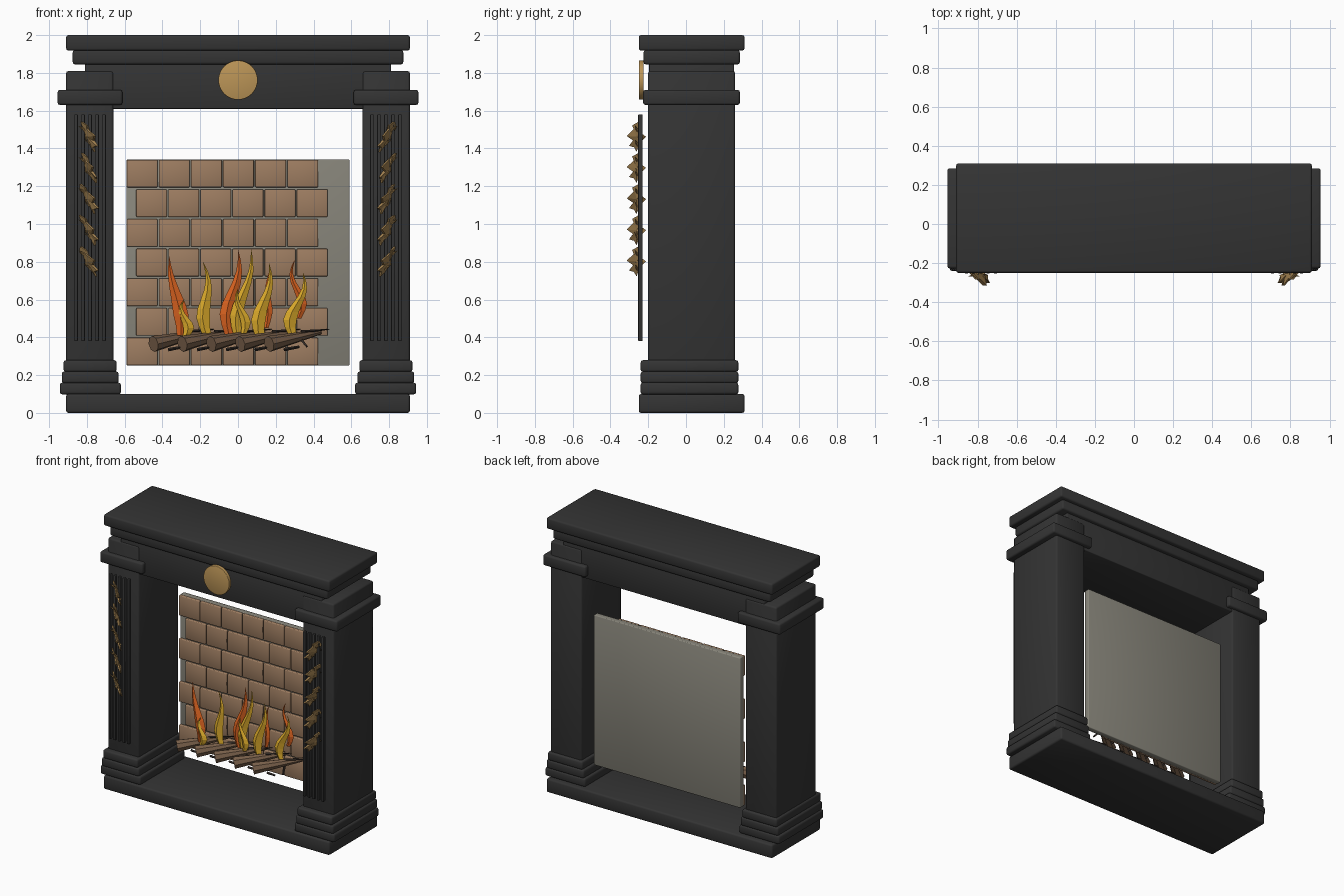
import bpy, bmesh, math, random
from mathutils import Vector

if "Cube" in bpy.data.objects:
    bpy.data.objects.remove(bpy.data.objects["Cube"])

random.seed(4)


def material(name, rgb):
    m = bpy.data.materials.new(name)
    m.diffuse_color = (*rgb, 1)
    m.use_nodes = True
    m.node_tree.nodes["Principled BSDF"].inputs["Base Color"].default_value = m.diffuse_color
    return m


BLACK = material("charcoal black", (0.034, 0.034, 0.034))
GOLD = material("old gold", (0.50, 0.30, 0.095))
BRONZE = material("bronze", (0.36, 0.22, 0.08))
BRICK = material("tan brick", (0.34, 0.205, 0.12))
PANEL = material("grey panel", (0.25, 0.24, 0.20))
RED = material("orange flame", (0.74, 0.13, 0.015))
YELLOW = material("yellow flame", (0.74, 0.42, 0.025))
LOG = material("log brown", (0.19, 0.115, 0.068))
TWIG = material("burnt twig", (0.03, 0.022, 0.018))


def finish(name, bm, mat, bevel=0, smooth=False):
    bmesh.ops.recalc_face_normals(bm, faces=bm.faces)
    for f in bm.faces:
        f.smooth = smooth
    me = bpy.data.meshes.new(name)
    bm.to_mesh(me)
    bm.free()
    me.materials.append(mat)
    ob = bpy.data.objects.new(name, me)
    bpy.context.collection.objects.link(ob)
    if bevel:
        mod = ob.modifiers.new("bevel", 'BEVEL')
        mod.width, mod.segments = bevel, 2
    return ob


def add_box(bm, x0, x1, y0, y1, z0, z1):
    vs = bmesh.ops.create_cube(bm, size=1)["verts"]
    for v in vs:
        v.co = ((x0 + x1) / 2 + v.co.x * (x1 - x0),
                (y0 + y1) / 2 + v.co.y * (y1 - y0),
                (z0 + z1) / 2 + v.co.z * (z1 - z0))


def box(name, mat, dims, bevel=0.012):
    bm = bmesh.new()
    add_box(bm, *dims)
    return finish(name, bm, mat, bevel, True)


def loft(bm, rings):
    """Skin a list of equal-length rings, closing both ends."""
    loops = [[bm.verts.new(p) for p in r] for r in rings]
    n = len(loops[0])
    for a, b in zip(loops, loops[1:]):
        for i in range(n):
            bm.faces.new((a[i], a[(i + 1) % n], b[(i + 1) % n], b[i]))
    bm.faces.new(loops[0])
    bm.faces.new(loops[-1])


def rod(bm, a, b, r0, r1, sides):
    a, b = Vector(a), Vector(b)
    q = (b - a).to_track_quat('Z', 'Y')
    ring = [Vector((math.cos(t), math.sin(t), 0))
            for t in (2 * math.pi * i / sides for i in range(sides))]
    loft(bm, [[a + q @ (p * r0) for p in ring], [b + q @ (p * r1) for p in ring]])


# Hearth slab, frieze and mantel shelves
box("hearth_slab", BLACK, (-0.91, 0.91, -0.25, 0.31, 0, 0.1))
box("frieze", BLACK, (-0.81, 0.81, -0.195, 0.255, 1.61, 1.86), 0.005)
box("lower_shelf", BLACK, (-0.875, 0.875, -0.225, 0.285, 1.845, 1.92))
box("mantel_top", BLACK, (-0.91, 0.91, -0.25, 0.31, 1.918, 2.0))

# Columns with stepped feet, capitals and reeds
for s, side in ((-1, "left"), (1, "right")):
    def mirrored(x0, x1):
        return (x0, x1) if s > 0 else (-x1, -x0)
    box(side + "_column", BLACK, (*mirrored(0.66, 0.91), -0.2, 0.26, 0.1, 1.81))
    box(side + "_capital", BLACK, (*mirrored(0.612, 0.955), -0.227, 0.285, 1.63, 1.71))
    for i, (x0, x1) in enumerate(((0.62, 0.943), (0.632, 0.933), (0.643, 0.923))):
        z0 = (0.098, 0.157, 0.217)[i]
        box(f"{side}_foot_{i + 1}", BLACK,
            (*mirrored(x0, x1), -0.24, 0.277, z0, z0 + 0.062))
    for i in range(5):
        x = 0.709 + i * 0.037
        box(f"{side}_reed_{i + 1}", BLACK,
            (*mirrored(x - 0.009, x + 0.009), -0.253, -0.23, 0.38, 1.58), 0.004)

    # Jagged leaf sprays, thin plates set nearly edge-on and leaning inwards
    outline = [(-1, -0.25), (-0.75, -0.285), (-0.55, -0.272), (-0.05, -0.314), (0.25, -0.28),
               (0.6, -0.302), (0.7, -0.275), (1, -0.262), (0.6, -0.25), (0.3, -0.235),
               (0.0, -0.212), (-0.25, -0.238), (-0.6, -0.232)]
    bm = bmesh.new()
    for k in range(5):
        zc = 1.462 - k * 0.165
        front, back = [], []
        for t, y in outline:
            x = s * (0.79 - t * 0.036 + (y + 0.262) * 0.55 + random.uniform(-0.008, 0.008))
            z = zc + t * -0.08
            front.append(bm.verts.new((x - 0.005, y, z)))
            back.append(bm.verts.new((x + 0.005, y, z)))
        n = len(outline)
        for off, loop in ((-0.012, front), (0.012, back)):
            mid = bm.verts.new((s * 0.79 + off, -0.262, zc))
            for i in range(n):
                bm.faces.new((loop[i], loop[(i + 1) % n], mid))
        for i in range(n):
            j = (i + 1) % n
            bm.faces.new((front[i], front[j], back[j], back[i]))
        # Small side leaves
        for dz in (-0.03, 0.045):
            x = 0.79 + dz * 0.45
            rod(bm, (s * (x - 0.01), -0.255, zc + dz - 0.015),
                (s * (x + 0.035), -0.268, zc + dz + 0.012), 0.011, 0.001, 4)
    finish(side + "_leaf_sprays", bm, BRONZE)

# Round medallion
bm = bmesh.new()
rod(bm, (0, -0.225, 1.762), (0, -0.25, 1.762), 0.104, 0.104, 40)
finish("medallion", bm, GOLD, 0.003, True)

# Back panel and staggered bricks
box("back_panel", PANEL, (-0.59, 0.59, 0.178, 0.22, 0.25, 1.342), 0.005)
bm = bmesh.new()
for row in range(7):
    for col in range(6):
        x = -0.589 + col * 0.17 + (0.05 if row % 2 else 0)
        z = 0.252 + row * 0.157
        add_box(bm, x, x + 0.163, 0.16, 0.185, z, z + 0.146)
finish("bricks", bm, BRICK, 0.005, True)

# Tapering logs running back to the right, with burnt twigs
logs, twigs = bmesh.new(), bmesh.new()
for i in range(5):
    x, y = -0.448 + i * 0.153, -0.06
    rod(logs, (x, y, 0.365), (x + 0.27, y + 0.2, 0.428), 0.043, 0.014, 8)
    rod(twigs, (x + 0.17, y + 0.12, 0.428), (x + 0.32, y + 0.2, 0.443), 0.010, 0.002, 4)
    rod(twigs, (x + 0.08, y + 0.05, 0.335), (x + 0.16, y + 0.02, 0.35), 0.009, 0.007, 4)
    rod(twigs, (x + 0.17, y + 0.12, 0.39), (x + 0.2, y + 0.06, 0.352), 0.009, 0.007, 4)
finish("logs", logs, LOG)
finish("twigs", twigs, TWIG)

# Flames: wavy diamond-section blades
# (colour, base x, tip x, base z, tip z, half width, sway, y)
FLAMES = [
    (RED, -0.30, -0.365, 0.41, 0.83, 0.042, 0.012, 0.0),
    (YELLOW, -0.28, -0.285, 0.40, 0.60, 0.030, 0.025, -0.02),
    (YELLOW, -0.16, -0.185, 0.40, 0.80, 0.038, -0.025, 0.04),
    (RED, -0.045, 0.00, 0.41, 0.865, 0.042, -0.025, 0.08),
    (YELLOW, 0.00, 0.07, 0.40, 0.865, 0.036, -0.025, 0.06),
    (YELLOW, 0.03, 0.00, 0.42, 0.66, 0.028, 0.02, 0.03),
    (YELLOW, 0.12, 0.165, 0.39, 0.79, 0.040, -0.025, 0.07),
    (RED, 0.15, 0.17, 0.45, 0.76, 0.022, 0.01, 0.11),
    (YELLOW, 0.29, 0.345, 0.41, 0.74, 0.038, -0.03, 0.08),
    (RED, 0.32, 0.30, 0.50, 0.81, 0.026, 0.03, 0.12),
]
for i, (mat, x0, x1, z0, z1, w, sway, y) in enumerate(FLAMES):
    rings = []
    for k in range(9):
        t = k / 8
        r = w * (0.55 + 1.6 * t) if t < 0.28 else w * (1 - t) / 0.72 + 0.0008
        x = x0 + (x1 - x0) * t ** 1.3 + sway * math.sin(t * 2 * math.pi) * 0.8
        z = z0 + (z1 - z0) * t
        rings.append([(x - r, y, z), (x - 0.1 * r, y - r * 0.6, z),
                      (x + r, y, z), (x + 0.1 * r, y + r * 0.6, z)])
    bm = bmesh.new()
    loft(bm, rings)
    finish(f"flame_{i + 1}", bm, mat)
